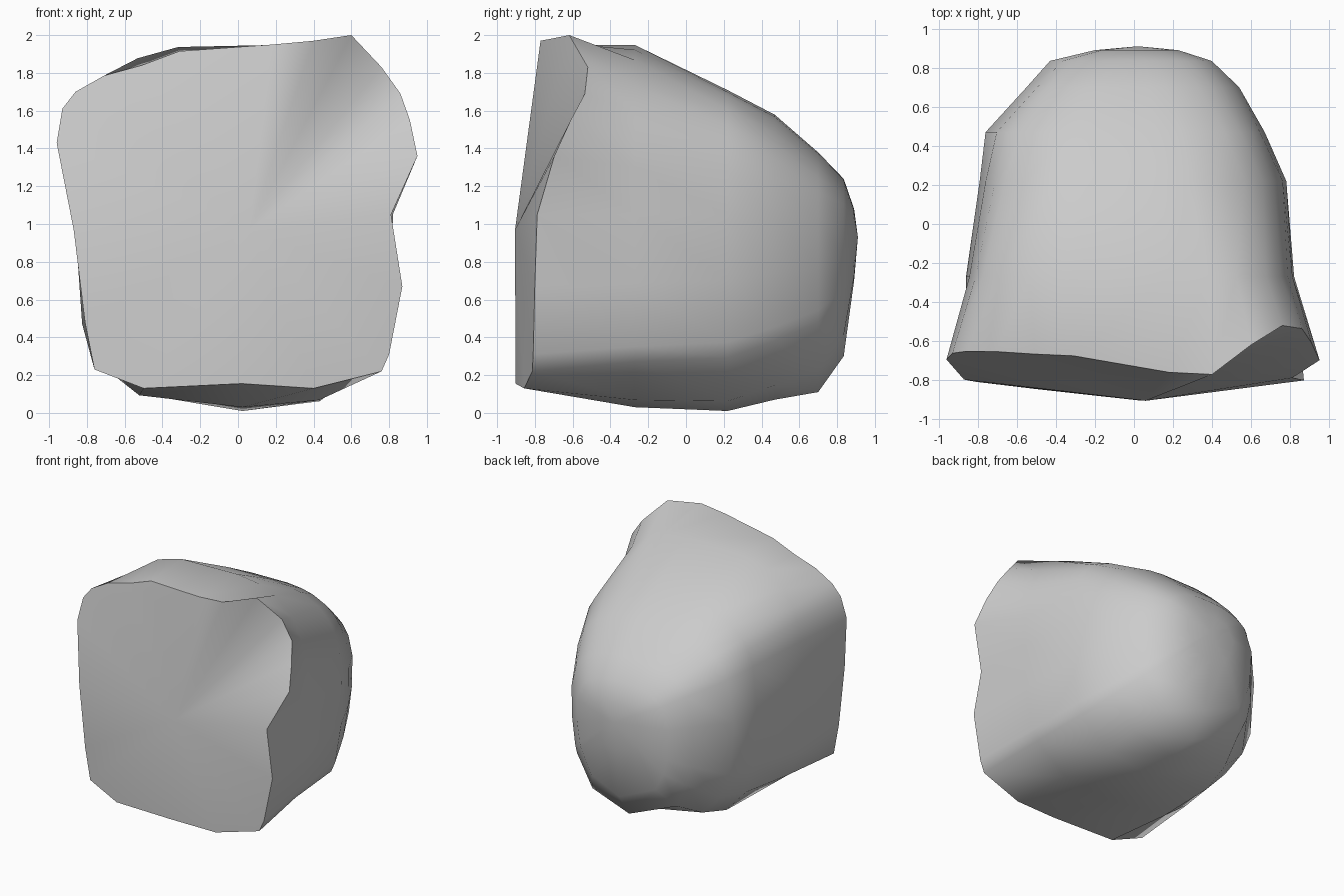
import bpy, bmesh, math
from math import cos, sin, exp

if "Cube" in bpy.data.objects:
    bpy.data.objects.remove(bpy.data.objects["Cube"])

# Middle of every section (x = 0) and the front outline (x, z), clockwise from the peak
MID = .95
outline = [(.60, 2.0), (.76, 1.83), (.86, 1.69), (.91, 1.55), (.95, 1.36), (.81, 1.05),
           (.87, .67), (.80, .31), (.76, .22), (.4, .13), (.02, .155), (-.5, .13),
           (-.76, .23), (-.81, .48), (-.87, .97), (-.96, 1.43), (-.93, 1.61),
           (-.86, 1.70), (-.71, 1.785), (-.51, 1.84), (-.31, 1.915), (.18, 1.95), (.4, 1.97)]

# Rounded sections going back: y, left, right, bottom, top, squareness
sections = [(-.27, .86, .82, .03, 1.95, 3.2),
            (.22, .79, .78, .01, 1.71, 3.1),
            (.47, .76, .67, .07, 1.58, 2.8),
            (.70, .55, .54, .11, 1.38, 2.6),
            (.835, .43, .40, .30, 1.24, 2.4),
            (.89, .20, .23, .70, 1.08, 2.2)]


def rim_depth(x, z, a):
    """The front leans back outward, with a dent at the upper right corner."""
    deg = math.degrees(a)
    lean = .12 * abs(x) + .2 * max(0, z - MID)
    dent = .13 * exp(-((deg - 45) / 14) ** 2) - .14 * exp(-((deg - 72) / 10) ** 2)
    return -.905 + lean + dent


def section_point(a, y, left, right, bottom, top, n):
    """Point of a lopsided superellipse at angle a."""
    c, s = cos(a), sin(a)
    w = right if c > 0 else left
    h = top - MID if s > 0 else MID - bottom
    r = (abs(c / w) ** n + abs(s / h) ** n) ** (-1 / n)
    return (r * c, y, MID + r * s)


# Angles follow the outline's corners so that edges run straight back
angles = [math.atan2(z - MID, x) for x, z in outline]
bm = bmesh.new()
rings = [[bm.verts.new((x, rim_depth(x, z, a), z)) for (x, z), a in zip(outline, angles)]]
rings += [[bm.verts.new(section_point(a, *s)) for a in angles] for s in sections]
front_pole = bm.verts.new((.06, -.905, .97))
back_pole = bm.verts.new((.02, .91, .93))

# Front fan, body loft and back fan
for i in range(len(outline)):
    bm.faces.new((front_pole, rings[0][i], rings[0][i - 1]))
    bm.faces.new((back_pole, rings[-1][i - 1], rings[-1][i]))
    for r, s in zip(rings, rings[1:]):
        bm.faces.new((r[i - 1], r[i], s[i], s[i - 1]))
bmesh.ops.recalc_face_normals(bm, faces=bm.faces)

mesh = bpy.data.meshes.new("boulder")
bm.to_mesh(mesh)
bm.free()
boulder = bpy.data.objects.new("boulder", mesh)
bpy.context.collection.objects.link(boulder)
bpy.context.view_layer.objects.active = boulder
boulder.select_set(True)
bpy.ops.object.shade_smooth_by_angle(angle=math.radians(45))
